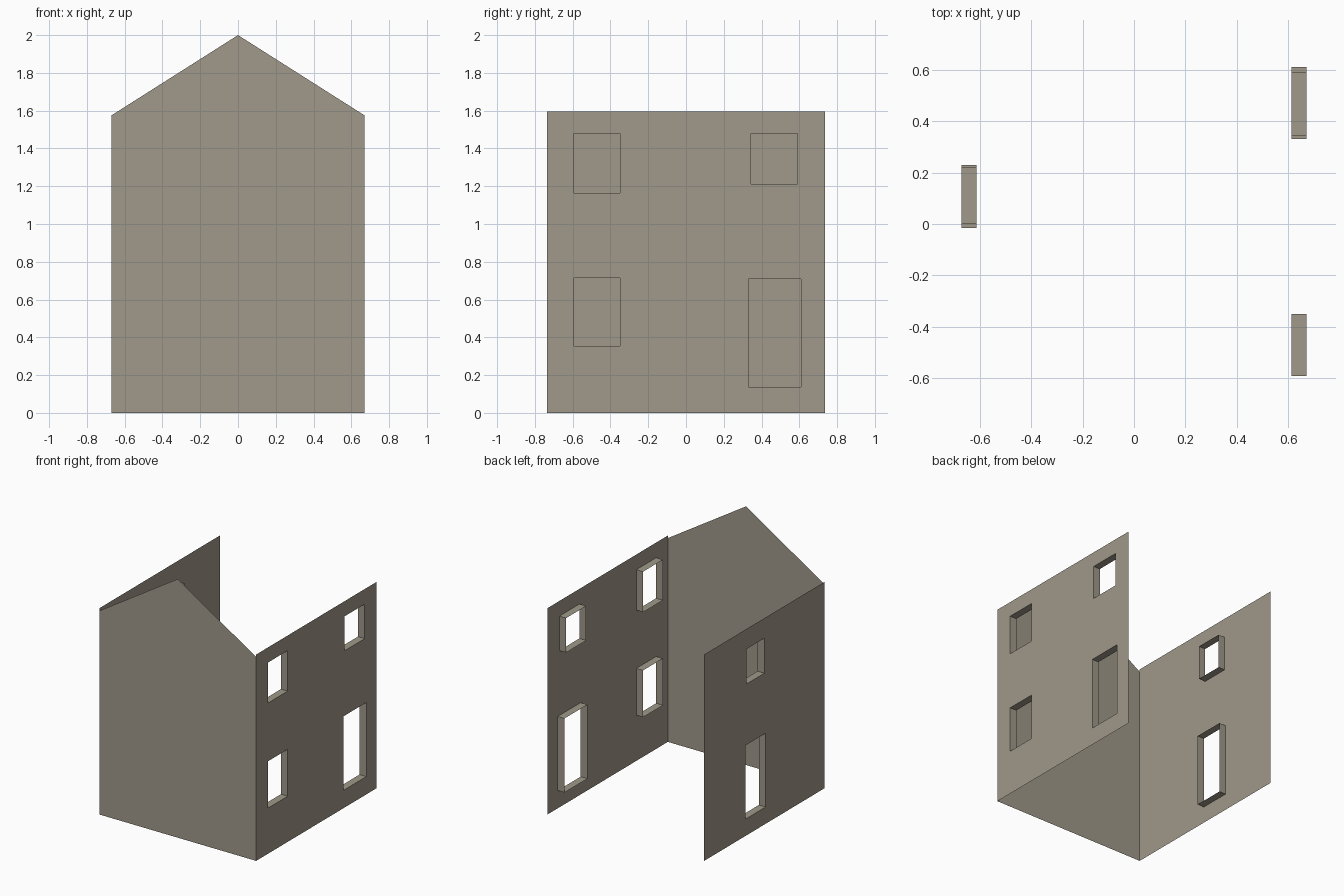
import bpy, bmesh
from mathutils import Vector

cube = bpy.data.objects.get("Cube")
if cube:
    bpy.data.objects.remove(cube, do_unlink=True)

# Single stone colour
STONE = (0.352, 0.319, 0.254, 1)
stone = bpy.data.materials.new("warm_stone")
stone.use_nodes = True
stone.diffuse_color = STONE
stone.node_tree.nodes["Principled BSDF"].inputs["Base Color"].default_value = STONE

HALF_W, HALF_D = 0.67, 0.735
WALL_TOP, EAVES, RIDGE = 1.595, 1.575, 2.0
REVEAL = 0.058


def add_object(name, bm):
    mesh = bpy.data.meshes.new(name)
    bm.to_mesh(mesh)
    bm.free()
    mesh.materials.append(stone)
    obj = bpy.data.objects.new(name, mesh)
    bpy.context.collection.objects.link(obj)
    return obj


def rectangle(x, y0, y1, z0, z1):
    return [Vector((x, y, z)) for y, z in ((y0, z0), (y1, z0), (y1, z1), (y0, z1))]


def add_loop(bm, points):
    verts = [bm.verts.new(p) for p in points]
    return [bm.edges.new((verts[i - 1], verts[i])) for i in range(len(verts))]


# Thin side wall with real openings
def side_wall(name, side, openings):
    x = side * HALF_W
    bm = bmesh.new()
    edges = add_loop(bm, rectangle(x, -HALF_D, HALF_D, 0, WALL_TOP))
    for hole in openings.values():
        edges += add_loop(bm, rectangle(x, *hole))
    bmesh.ops.triangle_fill(bm, edges=edges, use_beauty=True, normal=(side, 0, 0))
    for face in bm.faces:
        face.normal_update()
        if face.normal.x * side < 0:
            face.normal_flip()
    add_object(name, bm)
    for part, hole in openings.items():
        reveal(f"{name}_{part}_reveal", side, hole)


# Open sleeve lining an opening, reaching into the room
def reveal(name, side, hole):
    bm = bmesh.new()
    edges = add_loop(bm, rectangle(side * HALF_W, *hole))
    extruded = bmesh.ops.extrude_edge_only(bm, edges=edges)["geom"]
    inner = [g for g in extruded if isinstance(g, bmesh.types.BMVert)]
    bmesh.ops.translate(bm, verts=inner, vec=(-side * REVEAL, 0, 0))
    # Face the lining towards the middle of its opening
    centre = Vector((side * HALF_W, (hole[0] + hole[1]) / 2, (hole[2] + hole[3]) / 2))
    for face in bm.faces:
        face.normal_update()
        if face.normal.dot(centre - face.calc_center_median()) < 0:
            face.normal_flip()
    add_object(name, bm)


# Openings as y start, y end, z start, z end
side_wall("left_wall", 1, {
    "upper_front_window": (-0.592, -0.35, 1.165, 1.478),
    "lower_front_window": (-0.592, -0.35, 0.353, 0.715),
    "upper_back_window": (0.345, 0.59, 1.212, 1.478),
    "door": (0.33, 0.61, 0.138, 0.71),
})
side_wall("right_wall", -1, {
    "upper_window": (0.0, 0.22, 1.17, 1.44),
    "door": (-0.015, 0.23, 0.13, 0.70),
})

# Gabled front wall
bm = bmesh.new()
profile = [(-HALF_W, 0), (HALF_W, 0), (HALF_W, EAVES), (0, RIDGE), (-HALF_W, EAVES)]
bm.faces.new([bm.verts.new((x, -HALF_D, z)) for x, z in profile])
add_object("front_gable_wall", bm)
